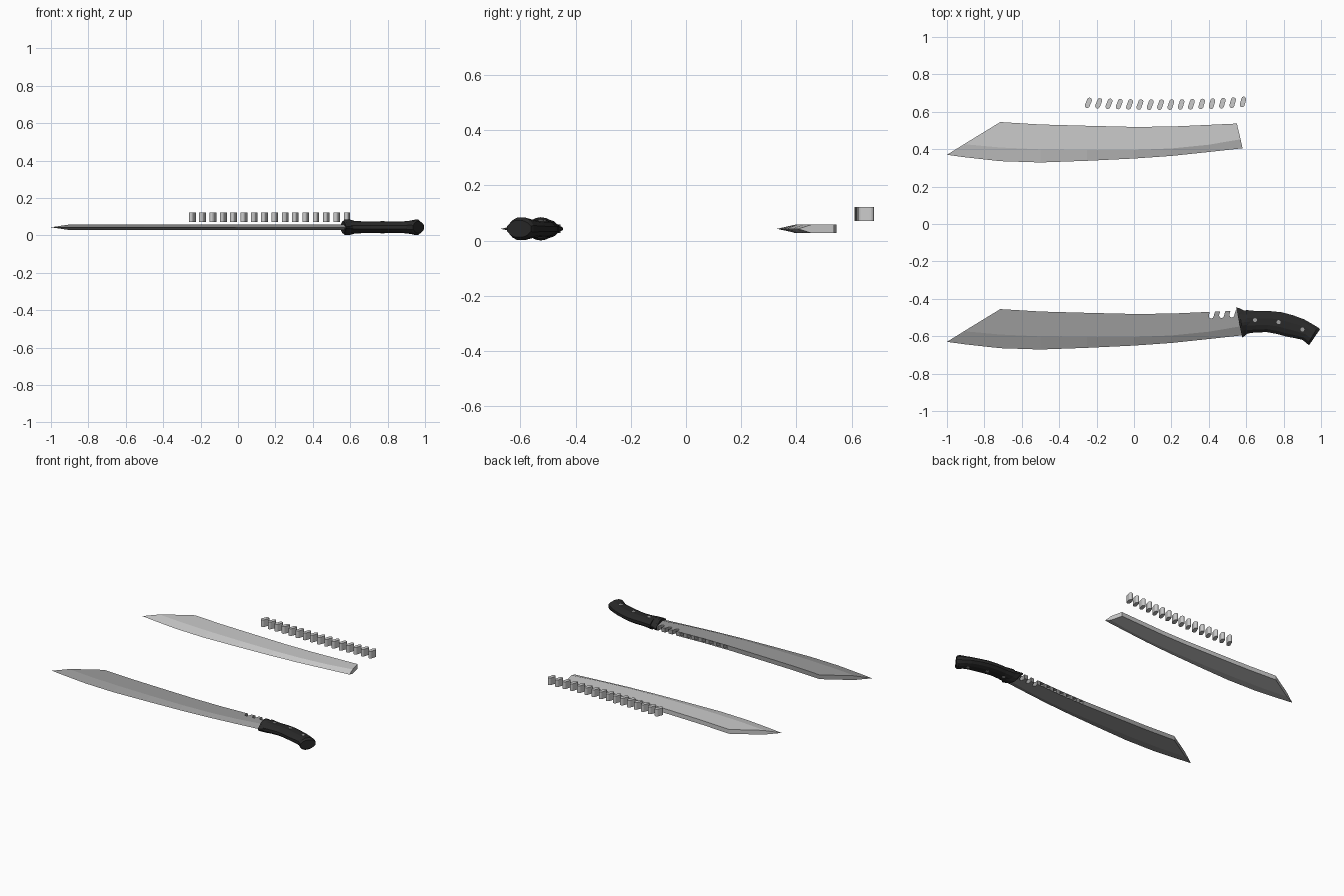
import bpy, bmesh, math
from mathutils import Vector, Matrix

if "Cube" in bpy.data.objects:
    bpy.data.objects.remove(bpy.data.objects["Cube"])

ZC = 0.043          # mid-plane height of the blades
HALF = 0.015        # half blade thickness


def material(name, v):
    m = bpy.data.materials.new(name)
    m.diffuse_color = (v, v, v, 1)
    m.use_nodes = True
    m.node_tree.nodes["Principled BSDF"].inputs["Base Color"].default_value = m.diffuse_color
    return m


steel = material("dark_steel", 0.33)
black = material("black_grip", 0.022)
pin = material("rivet_metal", 0.35)


def finish(bm, name, mat=None):
    bmesh.ops.remove_doubles(bm, verts=bm.verts, dist=1e-5)
    bmesh.ops.recalc_face_normals(bm, faces=bm.faces)
    me = bpy.data.meshes.new(name)
    bm.to_mesh(me)
    bm.free()
    ob = bpy.data.objects.new(name, me)
    bpy.context.collection.objects.link(ob)
    if mat:
        me.materials.append(mat)
    return ob


def loft(rings, bm):
    """Skin a list of equal-length point rings and cap both ends."""
    rows = [[bm.verts.new(p) for p in r] for r in rings]
    n = len(rows[0])
    for a, b in zip(rows, rows[1:]):
        for i in range(n):
            j = (i + 1) % n
            bm.faces.new((a[i], a[j], b[j], b[i]))
    bm.faces.new(rows[0])
    bm.faces.new(rows[-1])


# Blade stations: (x, y) of cutting edge, bevel line and spine
STATIONS = [
    ((-0.905, 0.357), (-0.900, 0.426), (-0.900, 0.432)),
    ((-0.715, 0.336), (-0.715, 0.409), (-0.715, 0.545)),
    ((-0.50, 0.329), (-0.50, 0.399), (-0.50, 0.532)),
    ((-0.25, 0.338), (-0.25, 0.395), (-0.25, 0.525)),
    ((0.00, 0.350), (0.00, 0.396), (0.00, 0.519)),
    ((0.20, 0.364), (0.20, 0.404), (0.20, 0.521)),
    ((0.40, 0.385), (0.40, 0.424), (0.40, 0.530)),
    ((0.58, 0.405), (0.57, 0.453), (0.55, 0.537)),
]


def blade(name, dy, mat=None):
    bm = bmesh.new()
    rings = []
    for e, b, s in STATIONS:
        rings.append([(e[0], e[1] + dy, ZC),
                      (b[0], b[1] + dy, ZC + HALF), (s[0], s[1] + dy, ZC + HALF),
                      (s[0], s[1] + dy, ZC - HALF), (b[0], b[1] + dy, ZC - HALF)])
    rows = [[(-1.0, 0.37 + dy, ZC)] * 5] + rings
    loft(rings, bm)
    # pointed tip replaces the front cap
    bm.faces.ensure_lookup_table()
    bm.faces.remove(bm.faces[-2])
    bm.verts.ensure_lookup_table()
    tip = bm.verts.new(rows[0][0])
    bm.verts.ensure_lookup_table()
    for i in range(5):
        bm.faces.new((tip, bm.verts[i], bm.verts[(i + 1) % 5]))
    return finish(bm, name, mat)


def capsule(bm, x, y, z0, z1, tilt, r=0.013, straight=0.016):
    """Slanted prism with rounded ends."""
    pts = []
    for k in range(14):
        a = math.pi * (k if k < 7 else k - 1) / 6
        c = straight if k < 7 else -straight
        pts.append(Matrix.Rotation(-tilt, 2) @ Vector((r * math.cos(a), c + r * math.sin(a))))
    loft([[(x + p.x, y + p.y, z) for p in pts] for z in (z0, z1)], bm)


def tooth_y(x):
    return 0.638 + 0.07 * (x - 0.13) ** 2


tooth_x = [-0.244 + 0.0551 * i for i in range(16)]


def tilt(x):
    return math.radians(23 - 10 * (x + 0.244))


# Spare blade and row of loose notch pieces
blade("spare_blade", 0.0)
bm = bmesh.new()
for x in tooth_x:
    capsule(bm, x, tooth_y(x), 0.072, 0.122, tilt(x))
finish(bm, "notch_pieces")

# Mounted blade, with saw notches cut along the spine near the guard
main = blade("machete_blade", -1.0, steel)
bm = bmesh.new()
for x in tooth_x:
    if 0.02 < x < 0.53:
        h = 0.03 if x > 0.4 else 0.0135   # only the last two go right through
        capsule(bm, x, tooth_y(x) - 1.12, ZC - h, ZC + h, tilt(x))
cutter = finish(bm, "notch_cutter")
cutter.hide_render = True
mod = main.modifiers.new("notches", 'BOOLEAN')
mod.operation = 'DIFFERENCE'
mod.solver = 'EXACT'
mod.object = cutter
bpy.context.view_layer.objects.active = main
bpy.ops.object.modifier_apply(modifier=mod.name)
bpy.data.objects.remove(cutter)


def handle_part(name, stations, profile):
    """Loft stations (top point, bottom point, half thickness) with a mirrored profile."""
    rings = []
    for t, b, h in stations:
        t, b = Vector(t), Vector(b)
        ring = [(*t.lerp(b, v), ZC + h * k) for v, k in profile]
        ring += [(*t.lerp(b, v), ZC - h * k) for v, k in reversed(profile)]
        rings.append(ring)
    bm = bmesh.new()
    loft(rings, bm)
    return finish(bm, name, black)


# Guard: lens-shaped collar
handle_part("guard", [
    ((0.546, -0.446), (0.578, -0.607), 0.034),
    ((0.560, -0.449), (0.586, -0.603), 0.042),
    ((0.588, -0.462), (0.603, -0.588), 0.042),
    ((0.622, -0.462), (0.625, -0.582), 0.034),
], [(0, 0.12), (0.2, 0.6), (0.38, 0.93), (0.5, 1), (0.62, 0.93), (0.8, 0.6), (1, 0.12)])

# Grip: curved, flaring into the pommel
handle_part("grip", [
    ((0.600, -0.460), (0.605, -0.585), 0.036),
    ((0.660, -0.466), (0.650, -0.580), 0.031),
    ((0.730, -0.466), (0.710, -0.578), 0.031),
    ((0.790, -0.472), (0.765, -0.588), 0.031),
    ((0.850, -0.488), (0.815, -0.602), 0.030),
    ((0.910, -0.510), (0.865, -0.611), 0.031),
    ((0.950, -0.533), (0.902, -0.620), 0.035),
    ((0.982, -0.552), (0.928, -0.642), 0.041),
    ((0.995, -0.562), (0.936, -0.648), 0.030),
], [(0, 0.3), (0.14, 0.75), (0.34, 1), (0.66, 1), (0.86, 0.75), (1, 0.3)])

# Rivets through the grip
for i, (x, y) in enumerate([(0.647, -0.514), (0.773, -0.525), (0.90, -0.564)]):
    bpy.ops.mesh.primitive_cylinder_add(vertices=12, radius=0.011, depth=0.068, location=(x, y, ZC))
    ob = bpy.context.object
    ob.name = f"rivet_{i + 1}"
    ob.data.materials.append(pin)
